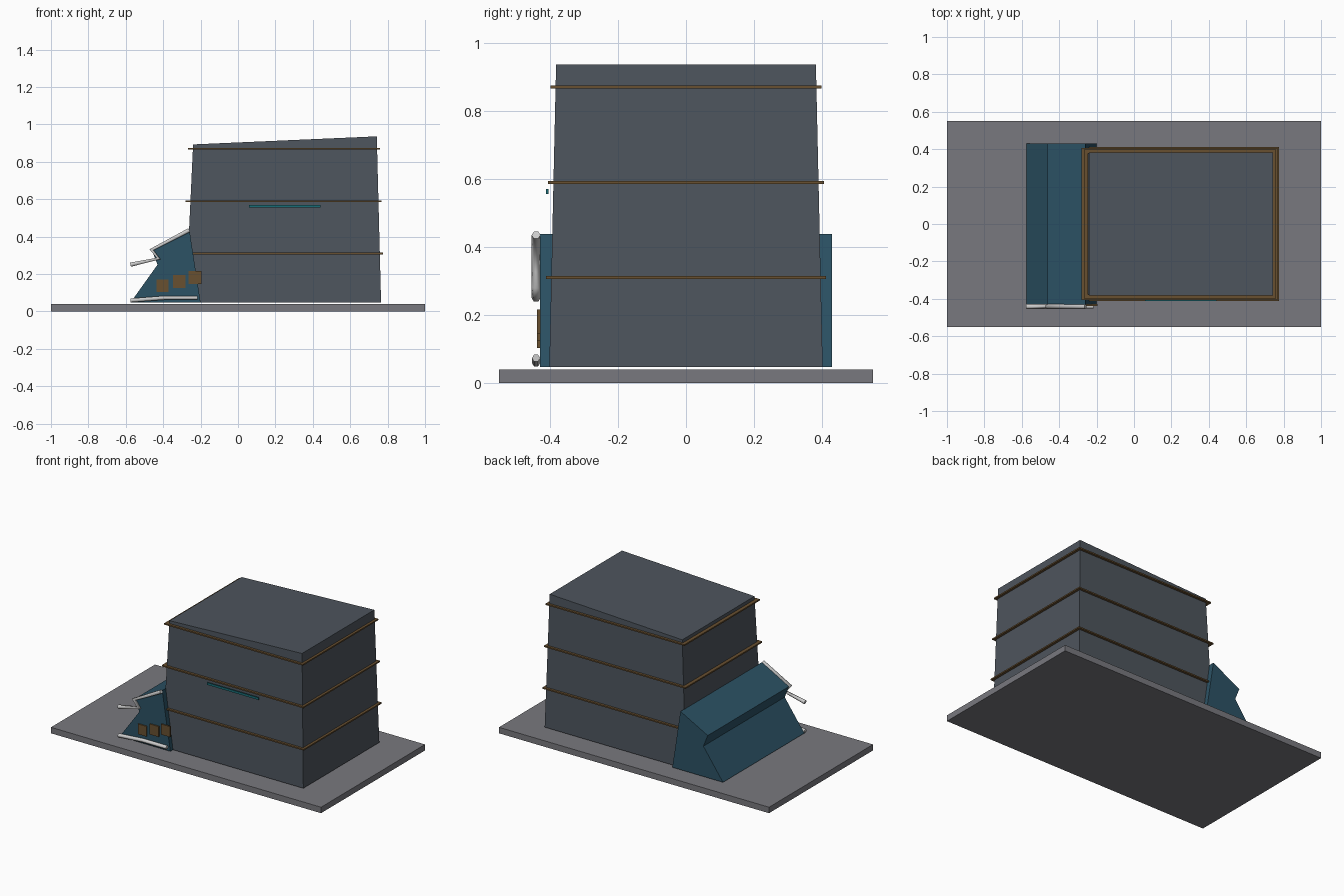
import bpy, bmesh
from mathutils import Vector

if "Cube" in bpy.data.objects:
    bpy.data.objects.remove(bpy.data.objects["Cube"])


def material(name, color):
    m = bpy.data.materials.new(name)
    m.diffuse_color = (*color, 1)
    m.use_nodes = True
    m.node_tree.nodes["Principled BSDF"].inputs["Base Color"].default_value = m.diffuse_color
    return m


HULL = material("dark_slate", (0.075, 0.09, 0.11))
BASE = material("base_grey", (0.19, 0.19, 0.21))
BLUE = material("deep_blue", (0.025, 0.085, 0.13))
GOLD = material("bronze", (0.14, 0.08, 0.03))
TEAL = material("teal", (0.01, 0.15, 0.18))
WHITE = material("off_white", (0.8, 0.8, 0.78))


def finish(name, bm, mat):
    bmesh.ops.recalc_face_normals(bm, faces=bm.faces)
    me = bpy.data.meshes.new(name)
    bm.to_mesh(me)
    bm.free()
    ob = bpy.data.objects.new(name, me)
    me.materials.append(mat)
    bpy.context.collection.objects.link(ob)
    return ob


def loft(name, loops, mat, closed=False):
    """Bridge successive loops; cap the ends, or join last to first."""
    bm = bmesh.new()
    rings = [[bm.verts.new(p) for p in loop] for loop in loops]
    pairs = list(zip(rings, rings[1:]))
    if closed:
        pairs.append((rings[-1], rings[0]))
    else:
        bm.faces.new(rings[0])
        bm.faces.new(rings[-1])
    for a, b in pairs:
        for i in range(len(a)):
            j = (i + 1) % len(a)
            bm.faces.new((a[i], a[j], b[j], b[i]))
    return finish(name, bm, mat)


def rect(x0, x1, y, z0, z1=None):
    z1 = z0 if z1 is None else z1
    return [(x0, -y, z0), (x1, -y, z1), (x1, y, z1), (x0, y, z0)]


def box(name, lo, hi, mat):
    bm = bmesh.new()
    bmesh.ops.create_cube(bm, size=1)
    lo, hi = Vector(lo), Vector(hi)
    bmesh.ops.scale(bm, vec=hi - lo, verts=bm.verts)
    bmesh.ops.translate(bm, vec=(lo + hi) / 2, verts=bm.verts)
    return finish(name, bm, mat)


def tube(name, pts, y, radius, mat):
    cu = bpy.data.curves.new(name, 'CURVE')
    cu.dimensions = '3D'
    cu.bevel_depth = radius
    cu.bevel_resolution = 1
    cu.use_fill_caps = True
    sp = cu.splines.new('POLY')
    sp.points.add(len(pts) - 1)
    for p, (x, z) in zip(sp.points, pts):
        p.co = (x, y, z, 1)
    cu.materials.append(mat)
    ob = bpy.data.objects.new(name, cu)
    bpy.context.collection.objects.link(ob)


# Base plate
box("base_plate", (-1, -0.55, 0), (1, 0.55, 0.04), BASE)

# Tapered main block with a sloping roof
loft("main_block", [rect(-0.28, 0.765, 0.402, 0.047),
                    rect(-0.24, 0.742, 0.382, 0.893, 0.936)], HULL)

# Bands wrapped around the block, following its taper
for i, z in enumerate((0.31, 0.589, 0.87)):
    t = (z - 0.047) / 0.86
    l, r, y = -0.28 + 0.04 * t, 0.765 - 0.023 * t, 0.402 - 0.02 * t
    h = 0.0045
    inner, outer = (l - 0.003, r - 0.003, y - 0.005), (l - 0.026, r + 0.017, y + 0.016)
    loft(f"band_{i + 1}", [rect(*inner, z - h), rect(*outer, z - h),
                           rect(*outer, z + h), rect(*inner, z + h)], GOLD, True)

# Light strip on the front
box("front_strip", (0.06, -0.412, 0.555), (0.44, -0.405, 0.57), TEAL)

# Notched wedge on the left side
profile = [(-0.575, 0.047), (-0.2, 0.047), (-0.26, 0.438), (-0.462, 0.33), (-0.43, 0.25)]
loft("side_wedge", [[(x, y, z) for x, z in profile] for y in (-0.43, 0.43)], BLUE)

# Small stepped plates on the wedge face
for i, (x, z, w, h) in enumerate(((-0.403, 0.137, 0.064, 0.068),
                                  (-0.315, 0.159, 0.066, 0.07),
                                  (-0.23, 0.181, 0.068, 0.07))):
    box(f"wedge_plate_{i + 1}", (x - w / 2, -0.438, z - h / 2),
        (x + w / 2, -0.428, z + h / 2), GOLD)

# Pale edge tubes on the wedge face
tube("upper_trim", [(-0.26, 0.435), (-0.462, 0.33), (-0.425, 0.283), (-0.575, 0.25)],
     -0.441, 0.013, WHITE)
tube("lower_trim", [(-0.575, 0.059), (-0.395, 0.073), (-0.217, 0.073)], -0.441, 0.012, WHITE)
